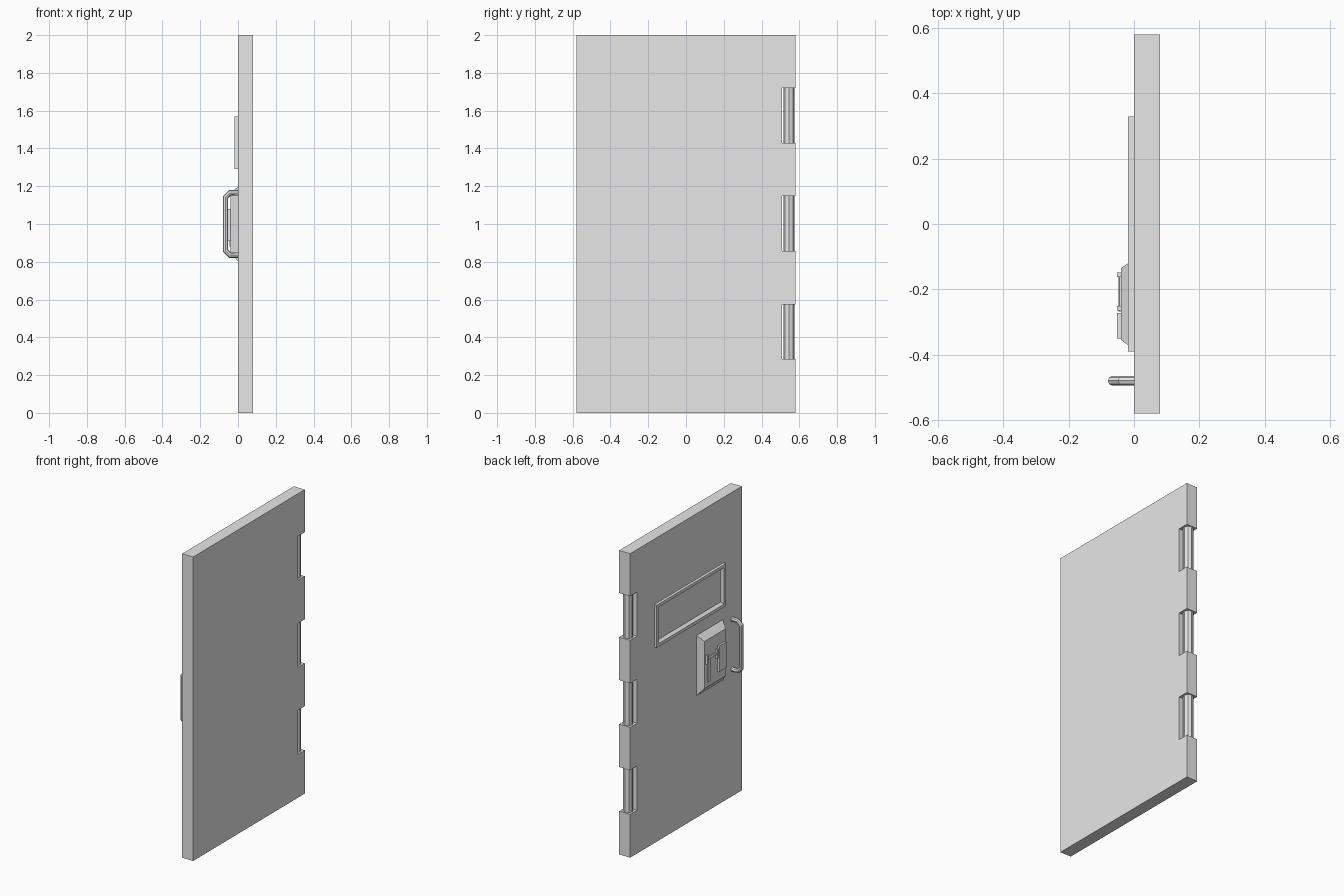
import bpy, bmesh, math

cube = bpy.data.objects.get("Cube")
if cube:
    bpy.data.objects.remove(cube)

grey = bpy.data.materials.new("light_grey")
grey.use_nodes = True
grey.diffuse_color = (0.8, 0.8, 0.8, 1)
grey.node_tree.nodes["Principled BSDF"].inputs["Base Color"].default_value = (0.8, 0.8, 0.8, 1)


def finish(name, bm):
    bmesh.ops.recalc_face_normals(bm, faces=bm.faces)
    mesh = bpy.data.meshes.new(name)
    bm.to_mesh(mesh)
    bm.free()
    mesh.materials.append(grey)
    ob = bpy.data.objects.new(name, mesh)
    bpy.context.collection.objects.link(ob)
    return ob


def rect(x, y0, y1, z0, z1):
    return [(x, y0, z0), (x, y1, z0), (x, y1, z1), (x, y0, z1)]


def loft(name, rings, caps=True):
    """Join rectangles one after another; without caps the last meets the first."""
    bm = bmesh.new()
    loops = [[bm.verts.new(p) for p in ring] for ring in rings]
    pairs = list(zip(loops, loops[1:]))
    if caps:
        bm.faces.new(loops[0])
        bm.faces.new(loops[-1])
    else:
        pairs.append((loops[-1], loops[0]))
    for a, b in pairs:
        for i in range(4):
            j = (i + 1) % 4
            bm.faces.new((a[i], a[j], b[j], b[i]))
    return finish(name, bm)


def box(name, x0, x1, y0, y1, z0, z1):
    return loft(name, [rect(x0, y0, y1, z0, z1), rect(x1, y0, y1, z0, z1)])


def rod(name, radius, length, location, axis):
    bm = bmesh.new()
    bmesh.ops.create_cone(bm, cap_ends=True, segments=8, radius1=radius,
                          radius2=radius, depth=length)
    ob = finish(name, bm)
    ob.location = location
    if axis == "y":
        ob.rotation_euler.x = math.pi / 2
    return ob


# Door slab, with three hinge notches cut through the rear edge
half, notch, hinges = 0.58, 0.508, [(0.285, 0.575), (0.857, 1.147), (1.43, 1.72)]
outline = [(-half, 0), (half, 0)]
for low, high in hinges:
    outline += [(half, low), (notch, low), (notch, high), (half, high)]
outline += [(half, 2), (-half, 2)]
bm = bmesh.new()
face = bm.faces.new([bm.verts.new((0, y, z)) for y, z in outline])
moved = bmesh.ops.extrude_face_region(bm, geom=[face])["geom"]
bmesh.ops.translate(bm, vec=(0.08, 0, 0),
                    verts=[v for v in moved if isinstance(v, bmesh.types.BMVert)])
finish("door_slab", bm)

# Hinge barrels
for low, high in hinges:
    rod("hinge_barrel", 0.03, high - low, (0.04, 0.545, (low + high) / 2), "z")

# Window frame with sloped inner sides
loft("window_frame", [
    rect(0.002, -0.39, 0.33, 1.29, 1.57),
    rect(-0.018, -0.39, 0.33, 1.29, 1.57),
    rect(-0.018, -0.37, 0.31, 1.31, 1.55),
    rect(0.002, -0.355, 0.295, 1.325, 1.535)], caps=False)

# Lock housing with bevelled sides
loft("lock_housing", [rect(0.002, -0.385, -0.107, 0.8, 1.2),
                      rect(-0.04, -0.355, -0.135, 0.85, 1.16)])
box("lock_cover", -0.052, -0.035, -0.35, -0.272, 0.91, 1.08)

# Latch: bolt, its brackets and a lower strap
rod("latch_bolt", 0.012, 0.115, (-0.036, -0.21, 1.035), "y")
for y in (-0.155, -0.258):
    box("latch_bracket", -0.052, -0.035, y - 0.007, y + 0.007, 1.005, 1.065)
box("latch_strap", -0.045, -0.035, -0.19, -0.165, 0.88, 1.03)

# Pull handle
curve = bpy.data.curves.new("pull_handle", "CURVE")
curve.dimensions = "3D"
curve.bevel_depth = 0.015
curve.bevel_resolution = 2
curve.use_fill_caps = True
path = [(0.01, 0.165), (-0.042, 0.165), (-0.066, 0.142)]
path += [(x, -z) for x, z in reversed(path)]
spline = curve.splines.new("POLY")
spline.points.add(len(path) - 1)
for point, (x, z) in zip(spline.points, path):
    point.co = (x, -0.48, 1.0 + z, 1)
spline.use_smooth = False
curve.materials.append(grey)
bpy.context.collection.objects.link(bpy.data.objects.new("pull_handle", curve))
